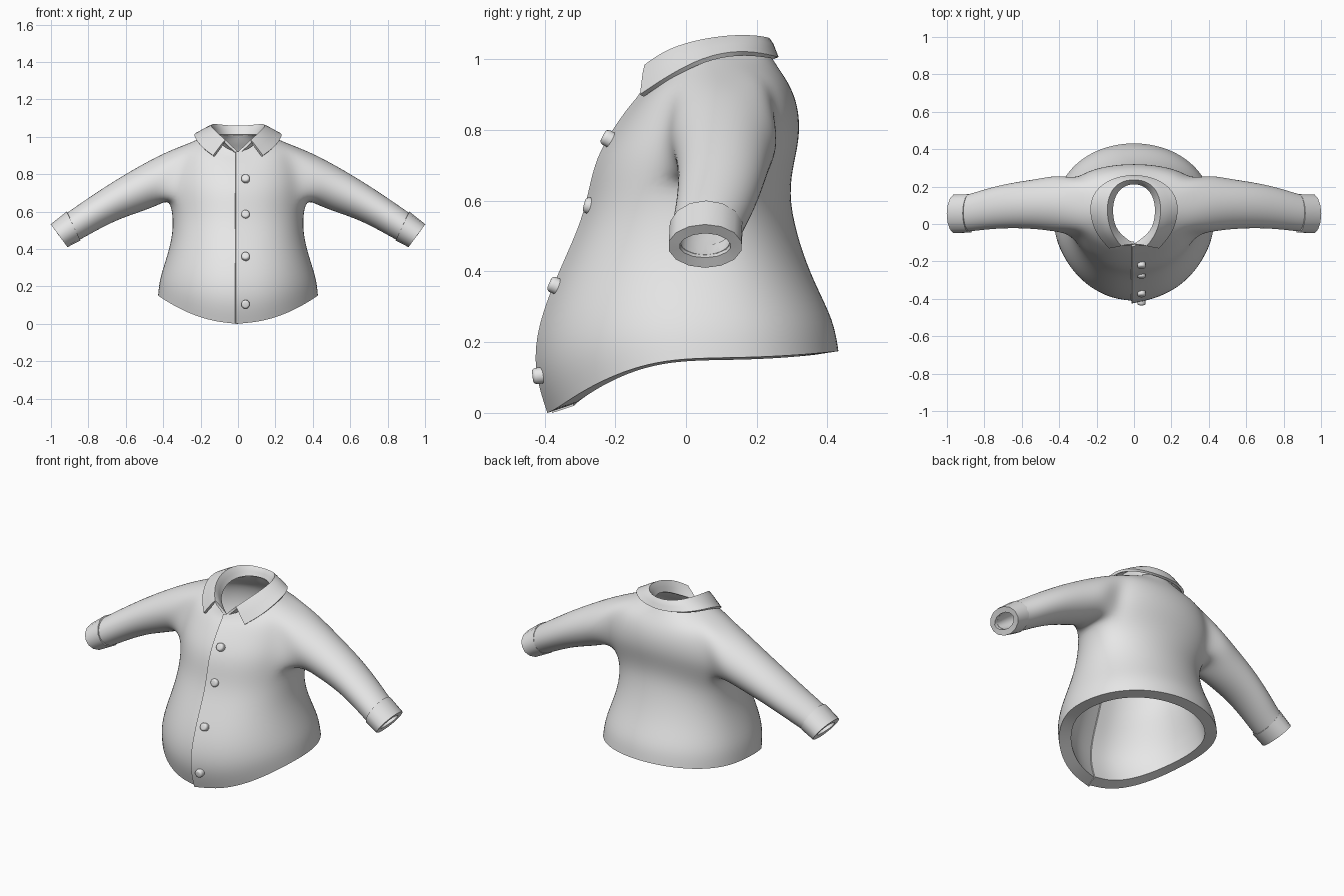
import bpy, bmesh, math
from mathutils import Vector

if "Cube" in bpy.data.objects:
    bpy.data.objects.remove(bpy.data.objects["Cube"])

grey = bpy.data.materials.new("light_grey_cloth")
grey.diffuse_color = (0.8, 0.8, 0.8, 1)
grey.use_nodes = True
grey.node_tree.nodes["Principled BSDF"].inputs["Base Color"].default_value = grey.diffuse_color


def finish(name, bm, thickness=0, subdiv=0, group=False, offset=-1, angle=40):
    """Turn a bmesh into an object, bake its modifiers and smooth it."""
    me = bpy.data.meshes.new(name)
    bm.to_mesh(me)
    bm.free()
    ob = bpy.data.objects.new(name, me)
    bpy.context.collection.objects.link(ob)
    if group:
        ob.vertex_groups.new(name="thickness")
    if subdiv:
        m = ob.modifiers.new("smooth", 'SUBSURF')
        m.levels = m.render_levels = subdiv
        m.boundary_smooth = 'PRESERVE_CORNERS'
    if thickness:
        m = ob.modifiers.new("cloth", 'SOLIDIFY')
        m.thickness = thickness
        m.offset = offset
        if group:
            m.vertex_group = "thickness"
    bpy.context.view_layer.update()
    dg = bpy.context.evaluated_depsgraph_get()
    baked = bpy.data.meshes.new_from_object(ob.evaluated_get(dg))
    ob.modifiers.clear()
    ob.data = baked
    baked.materials.clear()
    baked.materials.append(grey)
    bpy.ops.object.select_all(action='DESELECT')
    ob.select_set(True)
    bpy.context.view_layer.objects.active = ob
    bpy.ops.object.shade_smooth_by_angle(angle=math.radians(angle))
    return ob


# Torso rows: front (y, z), side (x, y, z), back (y, z), back squareness
ROWS = [
    ((-.382, 0), (.432, .02, .155), (.435, .175), .85),
    ((-.422, .12), (.424, .02, .24), (.422, .26), .85),
    ((-.41, .25), (.39, .02, .34), (.37, .36), .85),
    ((-.35, .40), (.355, .03, .46), (.325, .47), .85),
    ((-.28, .55), (.350, .05, .57), (.293, .60), .8),
    ((-.26, .66), (.368, .09, .665), (.302, .69), .75),
    ((-.235, .74), (.37, .10, .75), (.322, .77), .65),
    ((-.185, .82), (.35, .10, .85), (.322, .85), .6),
    ((-.148, .87), (.31, .10, .95), (.300, .92), .65),
    ((-.125, .895), (.22, .08, .985), (.262, .975), .85),
    ((-.112, .92), (.14, .06, 1.02), (.235, 1.02), 1),
]
# Sleeve rings: top x, z, bottom x, z, centre y, half depth
RINGS = [
    (.40, .915, .42, .635, .110, .157),
    (.52, .852, .50, .602, .107, .138),
    (.68, .757, .64, .557, .100, .124),
    (.82, .662, .76, .495, .080, .112),
    (.92, .594, .845, .447, .058, .102),
    (.98, .544, .90, .422, .054, .099),
]
COLS, LOOP = 24, 14


def torso_point(row, c):
    (fy, fz), (sx, sy, sz), (by, bz), square = row
    t = 2 * math.pi * c / COLS
    s, k = math.sin(t), math.cos(t)
    ey, ez = (fy, fz) if k > 0 else (by, bz)
    depth = abs(k) if k > 0 or abs(k) < 1e-6 else abs(k) ** square
    p = Vector((sx * s, sy + (ey - sy) * depth, sz + (ez - sz) * k * k))
    if c == 0:          # overlapping front edge
        p += Vector((-.012, -.010, 0))
    elif c == COLS:     # front edge underneath
        p.y += .004
    return p


def ring_points(ring, side, scale=1.0):
    tx, tz, bx, bz, cy, ry = ring
    out = []
    for k in range(LOOP):
        a = 2 * math.pi * k / LOOP
        w = math.cos(a) * scale
        x = (tx + bx) / 2 + (tx - bx) / 2 * w
        z = (tz + bz) / 2 + (tz - bz) / 2 * w
        out.append(Vector((side * x, cy + ry * scale * math.sin(a), z)))
    return out


def bridge(bm, a, b, side):
    for k in range(LOOP):
        n = (k + 1) % LOOP
        q = [a[k], b[k], b[n], a[n]]
        bm.faces.new(q if side > 0 else q[::-1])


# Shirt body with sleeves growing out of two armholes
bm = bmesh.new()
dl = bm.verts.layers.deform.verify()


def add(p, weight):
    v = bm.verts.new(p)
    v[dl][0] = weight
    return v


grid = [[add(torso_point(row, c), (1, 1, .9, .8, .6, .45, .4, .35, .3, .3, .25)[r])
         for c in range(COLS + 1)] for r, row in enumerate(ROWS)]
for r in range(len(ROWS) - 1):
    for c in range(COLS):
        if 5 <= r < 8 and (4 <= c < 8 or 16 <= c < 20):
            continue
        bm.faces.new((grid[r][c], grid[r][c + 1], grid[r + 1][c + 1], grid[r + 1][c]))
hole = [(8, 6), (8, 7), (8, 8), (7, 8), (6, 8), (5, 8), (5, 7),
        (5, 6), (5, 5), (5, 4), (6, 4), (7, 4), (8, 4), (8, 5)]
for side in (1, -1):
    prev = [grid[r][c if side > 0 else COLS - c] for r, c in hole]
    for ring in RINGS:
        cur = [add(p, .4) for p in ring_points(ring, side)]
        bridge(bm, prev, cur, side)
        prev = cur
finish("shirt_body", bm, thickness=.065, subdiv=2, group=True)

# Cuffs
CUFF = [(.915, .598, .843, .448, .057, .102), (1.0, .531, .913, .412, .054, .102)]
for side, name in ((1, "cuff_right"), (-1, "cuff_left")):
    bm = bmesh.new()
    a, b = [[bm.verts.new(p) for p in ring_points(r, side, 1.03)] for r in CUFF]
    bridge(bm, a, b, side)
    finish(name, bm, thickness=.032)

# Collar: stand base, fold line and outer edge, from front to back
STAND = [(.004, -.110, .915), (.100, -.045, .955), (.122, .05, 1.0),
         (.115, .14, 1.01), (.07, .205, 1.01), (0, .225, 1.01)]
FOLD = [(.07, -.115, .978), (.122, -.05, 1.025), (.149, .05, 1.053),
        (.141, .15, 1.064), (.09, .222, 1.058), (0, .243, 1.05)]
EDGE = [(.13, -.125, .897), (.197, -.055, .945), (.235, .05, 1.002),
        (.227, .15, 1.02), (.15, .230, 1.01), (0, .268, 1.0)]
bm = bmesh.new()
lines = []
for pts in (STAND, FOLD, EDGE):
    full = pts + [(-x, y, z) for x, y, z in pts[-2::-1]]
    lines.append([bm.verts.new(p) for p in full])
for a, b in zip(lines, lines[1:]):
    for i in range(len(a) - 1):
        bm.faces.new((a[i], a[i + 1], b[i + 1], b[i]))
bmesh.ops.recalc_face_normals(bm, faces=bm.faces[:])
crease = bm.edges.layers.float.new("crease_edge")
for a, b in zip(lines[1], lines[1][1:]):
    bm.edges.get((a, b))[crease] = 1.0
finish("collar", bm, thickness=.014, subdiv=2, offset=0)

# Buttons: y, z and backward tilt of each
for i, (y, z, tilt) in enumerate([(-.219, .775, 28), (-.271, .585, 15),
                                  (-.370, .36, 24), (-.416, .105, -6)]):
    bm = bmesh.new()
    bmesh.ops.create_cone(bm, cap_ends=True, segments=14, radius1=.023,
                          radius2=.023, depth=.036)
    rim = [e for e in bm.edges if all(v.co.z > 0 for v in e.verts)]
    bmesh.ops.bevel(bm, geom=rim, offset=.011, segments=4, profile=.5,
                    affect='EDGES')
    ob = finish("button_%d" % (i + 1), bm, angle=60)
    ob.location = (.04, y, z)
    ob.rotation_euler = (math.radians(90 - tilt), 0, 0)
